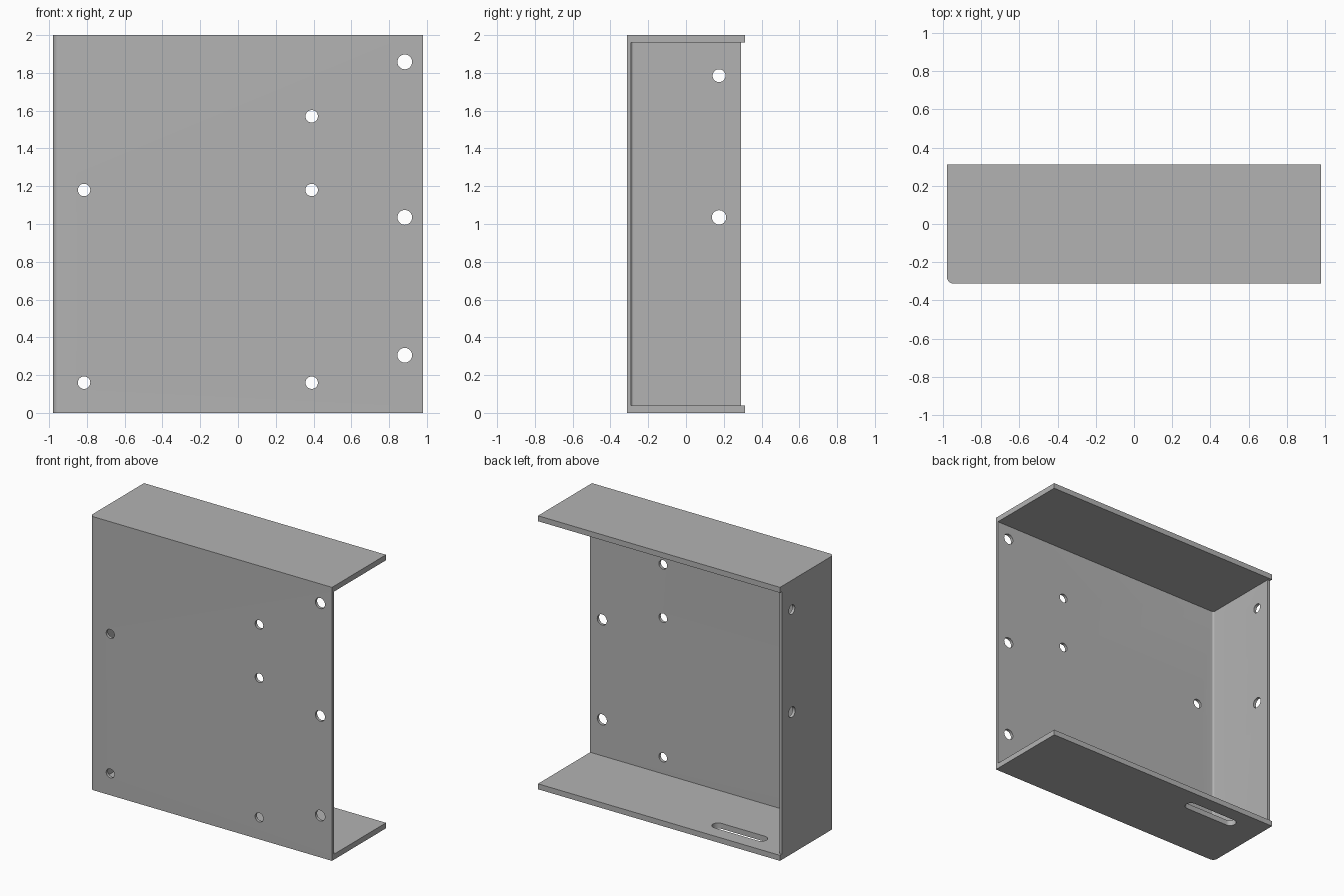
import bpy, bmesh
from math import cos, sin, pi
from mathutils import Matrix

cube = bpy.data.objects.get("Cube")
if cube:
    bpy.data.objects.remove(cube, do_unlink=True)

X, Y, H = 0.979, 0.312, 2.0      # half width, half depth, height
PLATE, SHEET, BEND = 0.04, 0.021, 0.035
WALL_BACK = 0.29

grey = bpy.data.materials.new("metal grey")
grey.use_nodes = True
grey.diffuse_color = (0.45, 0.45, 0.45, 1)
grey.node_tree.nodes["Principled BSDF"].inputs["Base Color"].default_value = grey.diffuse_color


def arc(cx, cy, r, a0, a1, n):
    return [(cx + r * cos(a0 + (a1 - a0) * i / n),
             cy + r * sin(a0 + (a1 - a0) * i / n)) for i in range(n + 1)]


def prism(name, outline, z0, z1, matrix=Matrix()):
    """Extrude a flat outline from z0 to z1."""
    bm = bmesh.new()
    face = bm.faces.new([bm.verts.new((x, y, z0)) for x, y in outline])
    top = bmesh.ops.extrude_face_region(bm, geom=[face])["geom"]
    bmesh.ops.translate(bm, vec=(0, 0, z1 - z0),
                        verts=[v for v in top if isinstance(v, bmesh.types.BMVert)])
    bm.transform(matrix)
    bmesh.ops.recalc_face_normals(bm, faces=bm.faces)
    mesh = bpy.data.meshes.new(name)
    bm.to_mesh(mesh)
    bm.free()
    mesh.materials.append(grey)
    obj = bpy.data.objects.new(name, mesh)
    bpy.context.collection.objects.link(obj)
    return obj


def activate(obj):
    bpy.ops.object.select_all(action="DESELECT")
    obj.select_set(True)
    bpy.context.view_layer.objects.active = obj


def cut(target, cutter):
    cutter.hide_render = True
    mod = target.modifiers.new("cut", "BOOLEAN")
    mod.operation, mod.solver, mod.object = "DIFFERENCE", "EXACT", cutter
    activate(target)
    bpy.ops.object.modifier_apply(modifier=mod.name)
    bpy.data.objects.remove(cutter, do_unlink=True)


def drill(target, x, y, z, r, axis):
    turn = Matrix.Rotation(pi / 2, 4, "X" if axis == "Y" else "Y")
    cut(target, prism("drill", arc(0, 0, r, 0, 2 * pi, 32)[:-1], -0.05, 0.05,
                      Matrix.Translation((x, y, z)) @ turn))


# Bent sheet: front panel and side wall with a rounded bend
cx, cy = -X + BEND, -Y + BEND
outer = arc(cx, cy, BEND, pi, 1.5 * pi, 10)
inner = arc(cx, cy, BEND - SHEET, 1.5 * pi, pi, 10)
sheet = prism("bent_panel",
              [(-X, WALL_BACK)] + outer + [(X, -Y), (X, -Y + SHEET)]
              + inner + [(-X + SHEET, WALL_BACK)], PLATE, H - PLATE)

# Mounting holes in the front panel
for x, z in [(-0.815, 0.16), (-0.815, 1.18), (0.39, 0.16), (0.39, 1.18), (0.39, 1.57)]:
    drill(sheet, x, -Y, z, 0.033, "Y")
for z in (0.305, 1.035, 1.858):
    drill(sheet, 0.883, -Y, z, 0.039, "Y")

# Holes in the side wall
for z, r in [(0.305, 0.038), (1.035, 0.038), (1.785, 0.034)]:
    drill(sheet, -X, 0.175, z, r, "X")

# End plates sharing the rounded corner
footprint = [(-X, Y)] + outer + [(X, -Y), (X, Y)]
bottom = prism("bottom_plate", footprint, 0, PLATE)
top = prism("top_plate", footprint, H - PLATE, H)

# Long slot in the bottom plate
sx, sy, half, r = -0.55, 0.165, 0.175, 0.042
slot = arc(sx + half, sy, r, -pi / 2, pi / 2, 16) + arc(sx - half, sy, r, pi / 2, 1.5 * pi, 16)
cut(bottom, prism("slot_cutter", slot, -0.05, 0.1))

for part in (sheet, bottom, top):
    activate(part)
    bpy.ops.object.shade_smooth_by_angle(angle=pi / 6)
